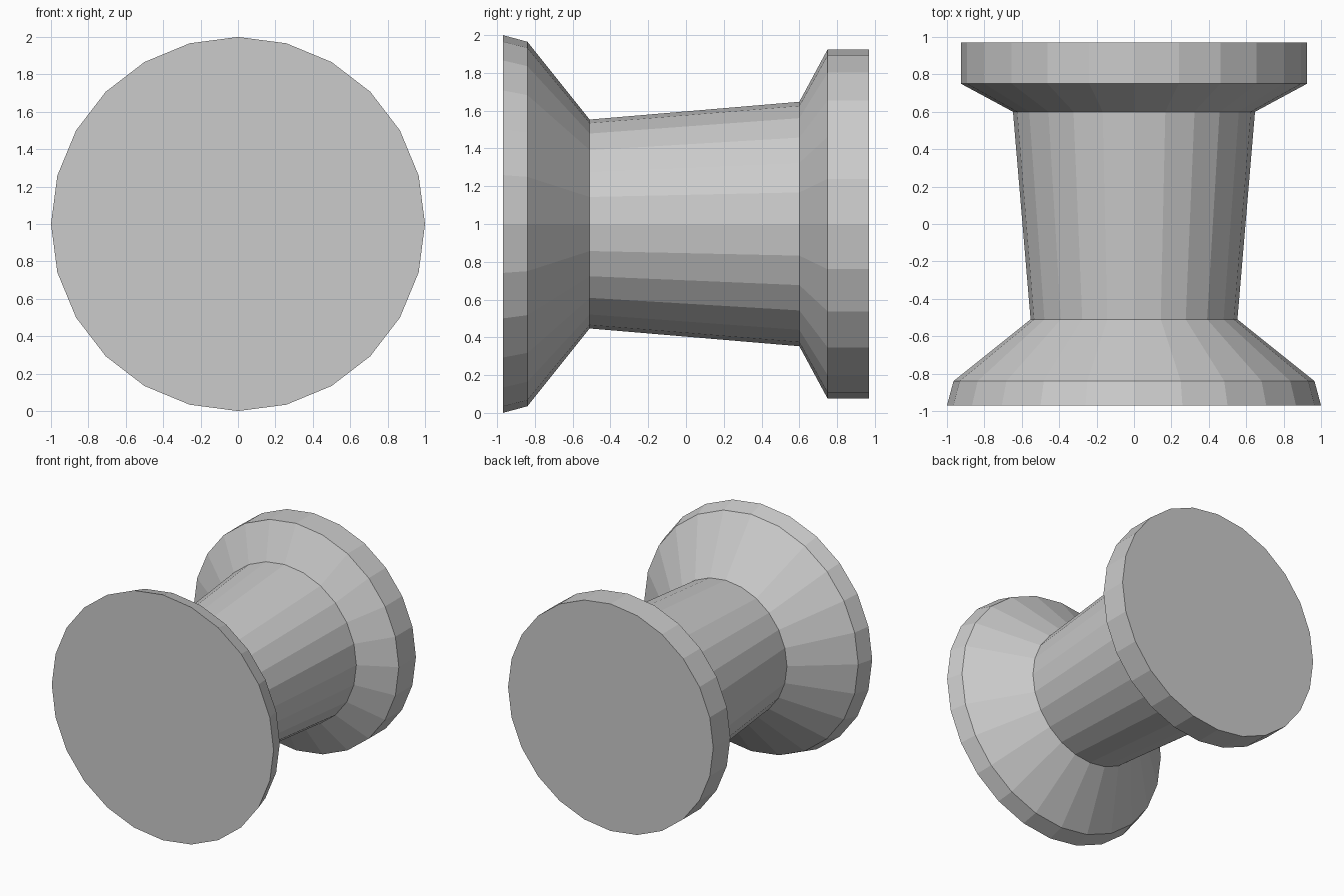
import bpy, bmesh
from math import sin, cos, tau

if "Cube" in bpy.data.objects:
    bpy.data.objects.remove(bpy.data.objects["Cube"])

SIDES = 24
AXIS_Z = 1.0

# Profile along the y axis: (y, radius)
PROFILE = [
    (-0.97, 1.00), (-0.84, 0.965),   # front flange rim
    (-0.51, 0.553),                  # front flange cone meets the barrel
    (0.60, 0.647),                   # barrel meets the back flange cone
    (0.75, 0.925), (0.97, 0.925),    # back flange rim
]


def lathe(name, profile, sides):
    """Closed, flat-shaded solid of revolution about the y axis."""
    bm = bmesh.new()
    rings = [[bm.verts.new((r * cos(tau * i / sides), y, AXIS_Z + r * sin(tau * i / sides)))
              for i in range(sides)] for y, r in profile]
    for a, b in zip(rings, rings[1:]):
        for i in range(sides):
            j = (i + 1) % sides
            bm.faces.new((a[i], a[j], b[j], b[i]))
    # Flat end caps
    bm.faces.new(rings[0])
    bm.faces.new(rings[-1])
    bmesh.ops.recalc_face_normals(bm, faces=bm.faces)
    mesh = bpy.data.meshes.new(name)
    bm.to_mesh(mesh)
    bm.free()
    obj = bpy.data.objects.new(name, mesh)
    bpy.context.collection.objects.link(obj)
    return obj


# Knob: wide front flange, tapered barrel and straight back flange in one piece
lathe("spool_knob", PROFILE, SIDES)
